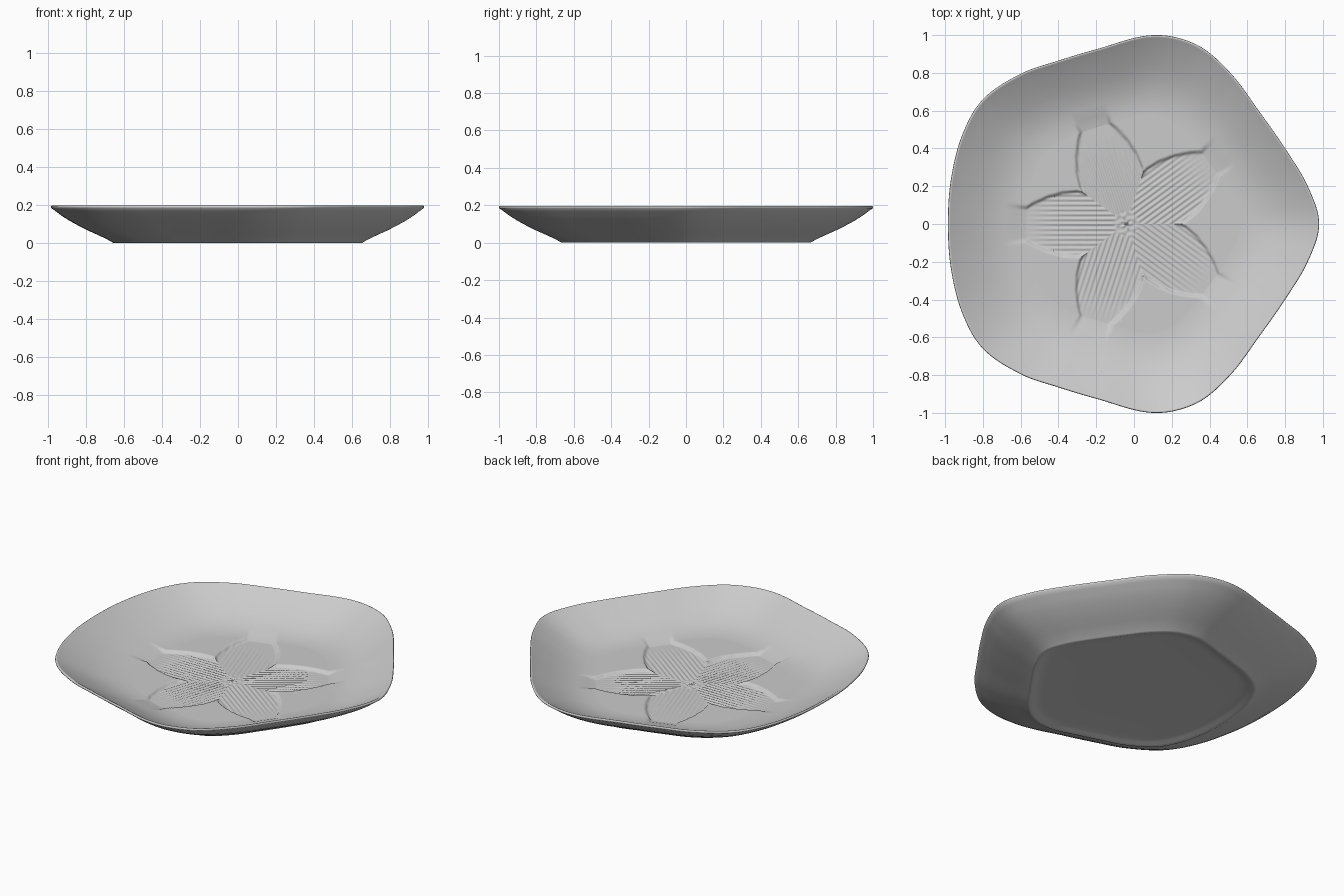
import bpy, math
from mathutils import Vector
from mathutils.geometry import interpolate_bezier

cube = bpy.data.objects.get("Cube")
if cube:
    bpy.data.objects.remove(cube)

SEG, FLOOR = 480, 0.05
CENTRE = Vector((-0.04, 0))

# Half of the rounded five-cornered outline, front-to-back mirrored below
HALF = [(.98, 0), (.92, .2), (.8, .4), (.66, .6), (.51, .8), (.33, .95), (.1, 1),
        (-.2, .925), (-.4, .865), (-.6, .795), (-.8, .66), (-.91, .47),
        (-.97, .23), (-.985, 0)]
loop = [Vector((x, y, 0)) for x, y in HALF]
loop += [Vector((x, -y, 0)) for x, y in reversed(HALF[1:-1])]


def smooth_loop(points):
    """Closed smooth curve through the points, sampled densely."""
    out, n = [], len(points)
    for i in range(n):
        a, b, c, d = (points[(i + k) % n] for k in (-1, 0, 1, 2))
        reach = (c - b).length / 3
        out += interpolate_bezier(b, b + (c - a).normalized() * reach,
                                  c - (d - b).normalized() * reach, c, 40)[:-1]
    return out


dense = smooth_loop(loop)
outline = [dense[int(i * len(dense) / SEG)].xy for i in range(SEG)]


def ease(t):
    t = max(0, min(1, t))
    return t * t * (3 - 2 * t)


def lerp_table(table, x):
    for (x0, y0), (x1, y1) in zip(table, table[1:]):
        if x <= x1:
            return y0 + (y1 - y0) * (x - x0) / (x1 - x0)
    return table[-1][1]


# Half width of a petal along its length
PETAL = [(0, .1), (.12, .135), (.26, .172), (.34, .165), (.42, .142), (.5, .105), (.56, .065),
         (.59, .04), (.61, -.03)]


def flower_relief(p):
    """Height of the pressed flower: sunken petals with fine lengthwise ribs."""
    d = p - CENTRE
    r = d.length
    if r > .65:
        return 0
    step = math.tau / 5
    a = math.atan2(d.y, d.x) - math.pi
    a -= round(a / step) * step
    along, across = r * math.cos(a), r * math.sin(a)
    inside = ease((lerp_table(PETAL, along) - abs(across)) / .022 + .5)
    ribs = .0022 * math.cos(across * math.tau / .026) * ease((.56 - along) / .2)
    heart = ease((.075 - r) / .02)
    dots = .003 * math.cos(r * math.tau / .045) * math.cos(5 * a)
    return inside * (-.016 + ribs * (1 - heart) + dots * heart)


# Upper profile: scale of outline, height
UPPER = [(.58, .05), (.64, .054), (.7, .065), (.76, .083), (.82, .107), (.88, .136),
         (.93, .162), (.97, .184), (.985, .193)]
RIM = [(.99, .196), (.994, .197), (.998, .195), (1, .19), (.998, .184)]
OUTER = [(.975, .168), (.94, .142), (.9, .117), (.85, .09), (.8, .065), (.75, .043),
         (.7, .02), (.672, .004), (.665, 0)]
FOOT = [(.655, 0), (.645, .002), (.625, .009), (.6, .014), (.57, .016), (.3, .016)]

rings = [(i * .006, FLOOR) for i in range(1, 97)] + UPPER + RIM + OUTER + FOOT
verts = [(CENTRE.x, 0, FLOOR - .013)]
for k, (s, z) in enumerate(rings):
    top = k < 96
    for p in outline:
        # the pattern stays round its own centre while the rim follows the outline
        q = p * s + CENTRE * max(0, 1 - s / .58) if top else p * s
        verts.append((q.x, q.y, z + (flower_relief(q) if top or z == FLOOR else 0)))

faces = [(0, 1 + i, 1 + (i + 1) % SEG) for i in range(SEG)]
for k in range(len(rings) - 1):
    a, b = 1 + k * SEG, 1 + (k + 1) * SEG
    for i in range(SEG):
        j = (i + 1) % SEG
        faces.append((a + i, b + i, b + j, a + j))
last = 1 + (len(rings) - 1) * SEG
faces.append([last + i for i in reversed(range(SEG))])

mesh = bpy.data.meshes.new("plate")
mesh.from_pydata(verts, [], faces)
plate = bpy.data.objects.new("plate", mesh)
bpy.context.collection.objects.link(plate)

# Plain grey glaze
grey = bpy.data.materials.new("plain_grey")
grey.use_nodes = True
colour = (.6, .6, .6, 1)
grey.diffuse_color = colour
grey.node_tree.nodes["Principled BSDF"].inputs["Base Color"].default_value = colour
mesh.materials.append(grey)

bpy.context.view_layer.objects.active = plate
plate.select_set(True)
bpy.ops.object.shade_smooth_by_angle(angle=math.radians(50))
